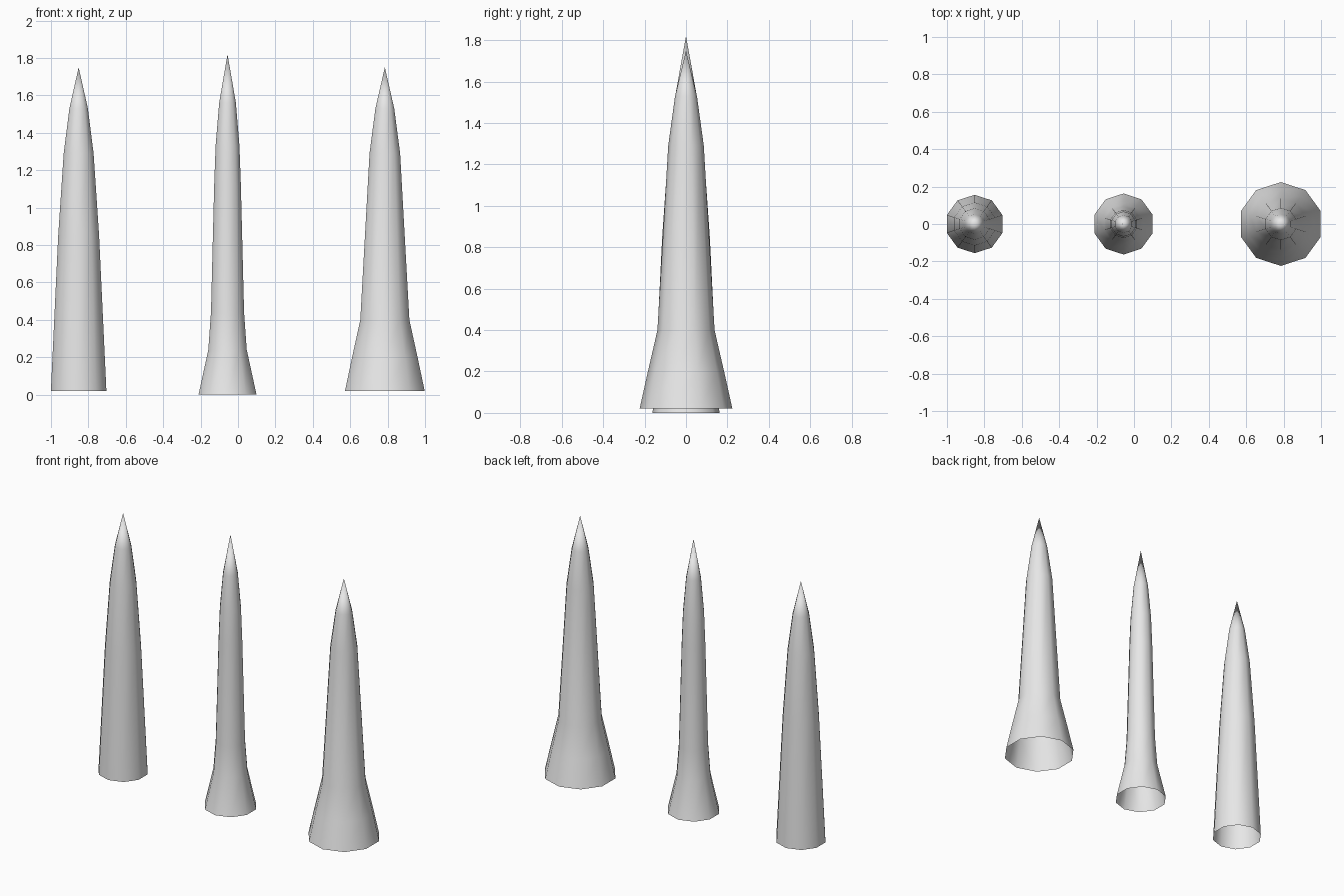
import bpy, bmesh, math

if "Cube" in bpy.data.objects:
    bpy.data.objects.remove(bpy.data.objects["Cube"])

SIDES = 10
grey = bpy.data.materials.new("light_grey")
grey.diffuse_color = (0.8, 0.8, 0.8, 1.0)
grey.use_nodes = True
grey.node_tree.nodes["Principled BSDF"].inputs["Base Color"].default_value = grey.diffuse_color


def spike(name, x, profile, tip_z):
    """Open-bottomed ten-sided spike; profile holds (radius, height) rings."""
    bm = bmesh.new()
    rings = []
    for r, z in profile:
        ring = []
        for i in range(SIDES):
            a = math.pi / 2 + 2 * math.pi * i / SIDES
            ring.append(bm.verts.new((r * math.cos(a), r * math.sin(a), z)))
        rings.append(ring)
    tip = bm.verts.new((0, 0, tip_z))
    for i in range(SIDES):
        j = (i + 1) % SIDES
        for low, high in zip(rings, rings[1:]):
            bm.faces.new((low[i], low[j], high[j], high[i]))
        bm.faces.new((rings[-1][i], rings[-1][j], tip))
    for f in bm.faces:
        f.smooth = True
    mesh = bpy.data.meshes.new(name)
    bm.to_mesh(mesh)
    bm.free()
    mesh.materials.append(grey)
    obj = bpy.data.objects.new(name, mesh)
    obj.location.x = x
    bpy.context.collection.objects.link(obj)


# Straight tapering spike
spike("straight_spike", -0.852,
      [(0.156, 0.02), (0.115, 0.85), (0.084, 1.29), (0.052, 1.53)], 1.75)
# Slender spike with a small flared foot
spike("slender_spike", -0.056,
      [(0.163, 0.0), (0.108, 0.24), (0.093, 0.44), (0.075, 1.12),
       (0.067, 1.33), (0.047, 1.56)], 1.82)
# Spike with a wide flared foot
spike("flared_spike", 0.785,
      [(0.224, 0.02), (0.184, 0.2), (0.138, 0.40), (0.086, 1.29),
       (0.053, 1.53)], 1.75)
